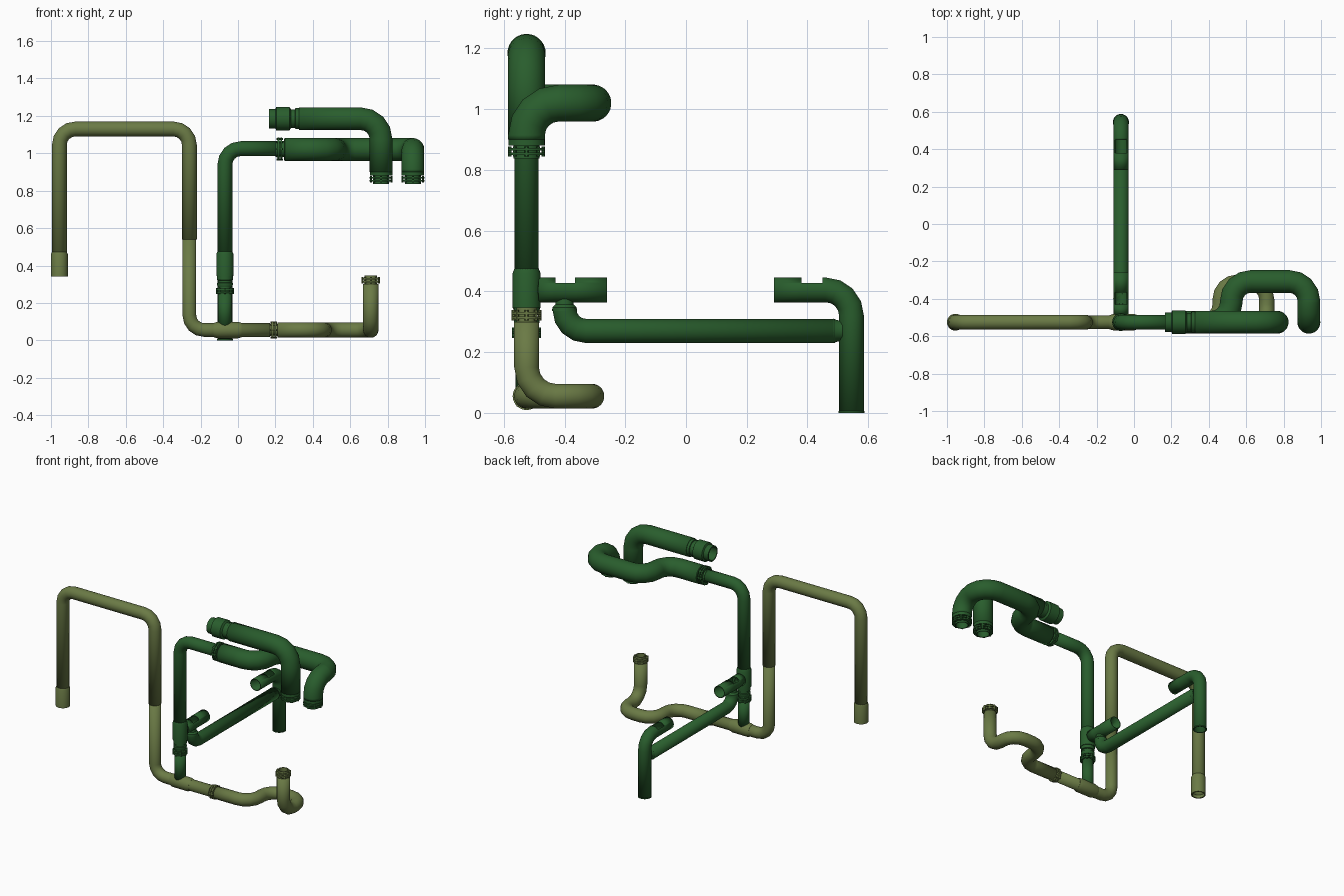
import bpy, bmesh, math
from mathutils import Vector

if "Cube" in bpy.data.objects:
    bpy.data.objects.remove(bpy.data.objects["Cube"])

SIDES = 28
WALL = 0.006

def material(name, rgb):
    m = bpy.data.materials.new(name)
    m.diffuse_color = (*rgb, 1)
    m.use_nodes = True
    m.node_tree.nodes["Principled BSDF"].inputs["Base Color"].default_value = m.diffuse_color
    return m

OLIVE = material("olive_paint", (0.145, 0.195, 0.06))
GREEN = material("green_paint", (0.022, 0.11, 0.026))

def finish(name, bm, mat, wall=0):
    me = bpy.data.meshes.new(name)
    bm.to_mesh(me)
    bm.free()
    ob = bpy.data.objects.new(name, me)
    bpy.context.collection.objects.link(ob)
    me.materials.append(mat)
    if wall:
        s = ob.modifiers.new("wall", 'SOLIDIFY')
        s.thickness, s.offset = wall, -1
    bpy.ops.object.select_all(action='DESELECT')
    ob.select_set(True)
    bpy.context.view_layer.objects.active = ob
    bpy.ops.object.shade_smooth_by_angle(angle=math.radians(35))
    return ob

def route(pts, bend, steps=4):
    """Corner points -> list of (position, tangent) with rounded elbows."""
    p = [Vector(q) for q in pts]
    out = [(p[0], (p[1] - p[0]).normalized())]
    for a, b, c in zip(p, p[1:], p[2:]):
        d1, d2 = (b - a).normalized(), (c - b).normalized()
        centre = b - d1 * bend + d2 * bend
        for i in range(steps + 1):
            t = i / steps * math.pi / 2
            pos = centre - d2 * bend * math.cos(t) + d1 * bend * math.sin(t)
            out.append((pos, d1 * math.cos(t) + d2 * math.sin(t)))
    out.append((p[-1], (p[-1] - p[-2]).normalized()))
    return out

def tube(name, pts, r, mat, bend=0.08, notch=None):
    """Hollow round pipe along a path; notch=(y0, y1, z) opens its top."""
    bm = bmesh.new()
    prev, u, t0 = None, None, None
    for pos, t in route(pts, bend):
        u = t.orthogonal().normalized() if u is None else t0.rotation_difference(t) @ u
        t0, v = t, t.cross(u)
        ring = []
        for i in range(SIDES):
            a = 2 * math.pi * i / SIDES
            ring.append(bm.verts.new(pos + r * (u * math.cos(a) + v * math.sin(a))))
        if prev:
            for i in range(SIDES):
                j = (i + 1) % SIDES
                bm.faces.new((prev[i], prev[j], ring[j], ring[i]))
        prev = ring
    if notch:
        y0, y1, z = notch
        for co, no in (((0, y0, 0), (0, 1, 0)), ((0, y1, 0), (0, 1, 0)), ((0, 0, z), (0, 0, 1))):
            bmesh.ops.bisect_plane(bm, geom=bm.verts[:] + bm.edges[:] + bm.faces[:],
                                   plane_co=co, plane_no=no)
        cut = [f for f in bm.faces
               if y0 < f.calc_center_median().y < y1 and f.calc_center_median().z > z]
        bmesh.ops.delete(bm, geom=cut, context='FACES')
    return finish(name, bm, mat, WALL)

def collar(name, origin, axis, profile, mat, bore, bolts=None):
    """Turned ring: profile of (distance, radius) with a through bore.
    bolts=(count, circle radius, middle distance)"""
    bm = bmesh.new()
    q = Vector((0, 0, 1)).rotation_difference(Vector(axis))
    loop = [(profile[0][0], bore)] + profile + [(profile[-1][0], bore)]
    rings = []
    for d, r in loop:
        rings.append([bm.verts.new((r * math.cos(2 * math.pi * i / SIDES),
                                    r * math.sin(2 * math.pi * i / SIDES), d))
                      for i in range(SIDES)])
    for k in range(len(rings)):
        a, b = rings[k], rings[(k + 1) % len(rings)]
        for i in range(SIDES):
            j = (i + 1) % SIDES
            bm.faces.new((a[i], a[j], b[j], b[i]))
    if bolts:
        n, br, bd = bolts
        for i in range(n):
            a = 2 * math.pi * i / n
            g = bmesh.ops.create_cone(bm, cap_ends=True, segments=6, radius1=0.006,
                                      radius2=0.006, depth=0.034)
            bmesh.ops.translate(bm, verts=g['verts'],
                                vec=(br * math.cos(a), br * math.sin(a), bd))
    bmesh.ops.recalc_face_normals(bm, faces=bm.faces[:])
    for v in bm.verts:
        v.co = q @ v.co + Vector(origin)
    return finish(name, bm, mat)

def clamp(name, origin, axis, r, mat):
    """Pair of thin flanges on a narrow neck, bolted round the rim, 0.05 long."""
    n, f = r * 0.84, r * 1.2
    prof = [(0, n), (.012, n), (.012, f), (.021, f), (.021, n), (.027, n),
            (.027, f), (.036, f), (.036, n), (.05, n)]
    return collar(name, origin, axis, prof, mat, n - WALL, (8, r * 1.08, .024))

Y = -0.525
UP, DOWN, RIGHT, BACK = (0, 0, 1), (0, 0, -1), (1, 0, 0), (0, 1, 0)

# olive overhead loop and lower run
tube("olive_overhead_loop", [(-.955, Y, .36), (-.955, Y, 1.13), (-.26, Y, 1.13), (-.26, Y, .54)],
     .04, OLIVE, .085)
tube("olive_down_pipe", [(-.26, Y, .545), (-.26, Y, .055), (.17, Y, .055)], .037, OLIVE, .08)
collar("olive_end_socket", (-.955, Y, .34), UP, [(0, .045), (.12, .045), (.132, .04)], OLIVE, .037)
collar("olive_tee_body", (-.13, Y, .055), RIGHT,
       [(0, .038), (.02, .044), (.13, .044), (.15, .038)], OLIVE, .034)
clamp("olive_run_clamp", (.168, Y, .055), RIGHT, .038, OLIVE)

# olive trap lying on its side, ending in a riser
tube("olive_trap", [(.21, Y, .055), (.46, Y, .055), (.46, -.31, .055), (.71, -.31, .055),
                    (.71, Y, .055), (.71, Y, .3)], .041, OLIVE, .095)
clamp("olive_riser_clamp", (.71, Y, .297), UP, .04, OLIVE)

# green riser with its tee
tube("green_riser_stub", [(-.07, Y, .06), (-.07, Y, .255)], .036, GREEN)
clamp("green_riser_clamp", (-.07, Y, .24), UP, .039, GREEN)
collar("green_riser_steps", (-.07, Y, .285), UP,
       [(0, .037), (.012, .042), (.022, .042), (.024, .035), (.036, .035), (.038, .042), (.066, .042)],
       GREEN, .03)
collar("green_tee_body", (-.07, Y, .345), UP, [(0, .046), (.115, .046), (.13, .04)], GREEN, .034)
tube("green_riser", [(-.07, Y, .45), (-.07, Y, 1.025), (.21, Y, 1.025)], .04, GREEN, .085)
clamp("green_top_clamp", (.2, Y, 1.022), RIGHT, .051, GREEN)

# large green trap
tube("large_green_trap", [(.25, Y, 1.02), (.52, Y, 1.02), (.52, -.307, 1.02), (.935, -.307, 1.02),
                          (.935, Y, 1.02), (.935, Y, .9)], .061, GREEN, .105)
collar("large_trap_inlet_ring", (.246, Y, 1.02), RIGHT, [(0, .058), (.012, .058)], GREEN, .035)

# upper green pipe with stepped socket
tube("upper_green_pipe", [(.325, Y, 1.185), (.765, Y, 1.185), (.765, Y, .9)], .061, GREEN, .11)
collar("upper_pipe_socket", (.165, Y, 1.185), RIGHT,
       [(0, .052), (.035, .052), (.04, .063), (.11, .063), (.118, .05), (.14, .05),
        (.142, .056), (.165, .056)], GREEN, .044)

# matching outlets under both large pipes
for label, x in (("upper_pipe", .765), ("large_trap", .935)):
    collar(label + "_outlet_ring", (x, Y, .88), UP, [(0, .06), (.034, .06)], GREEN, .045)
    clamp(label + "_outlet_clamp", (x, Y, .837), UP, .051, GREEN)

# side branch running to the back
X = -.07
collar("branch_joint", (X, Y + .03, .405), BACK, [(0, .028), (.018, .031), (.03, .036), (.042, .04)],
       GREEN, .02)
tube("front_notched_branch", [(X, -.485, .405), (X, -.26, .405)], .041, GREEN,
     notch=(-.43, -.365, .428))
tube("back_drop_pipe", [(X, .29, .405), (X, .545, .405), (X, .545, 0)], .041, GREEN, .085,
     notch=(.38, .45, .428))
tube("long_link_pipe", [(X, -.4, .345), (X, -.4, .27), (X, .49, .27)], .04, GREEN, .07)
collar("link_front_neck", (X, -.4, .335), UP, [(0, .041), (.012, .04), (.022, .03), (.04, .028)],
       GREEN, .02)
collar("link_back_neck", (X, .485, .27), BACK, [(0, .041), (.01, .036), (.03, .033)], GREEN, .02)
collar("drop_pipe_foot", (X, .545, 0), UP, [(0, .043), (.006, .043)], GREEN, .036)
